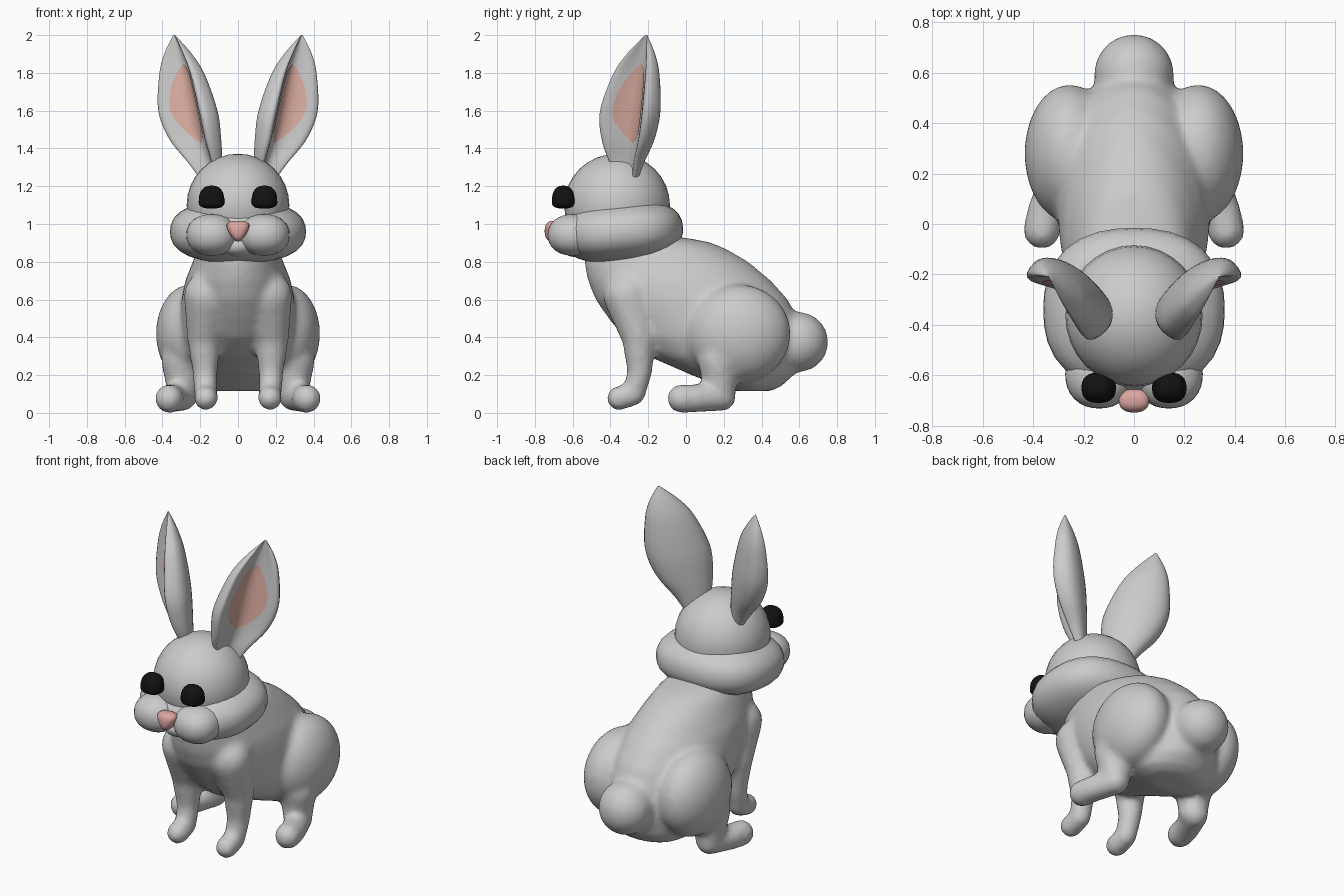
import bpy, bmesh, math
from mathutils import Vector, Matrix

if "Cube" in bpy.data.objects:
    bpy.data.objects.remove(bpy.data.objects["Cube"])

def finish(name, bm, color=None, mirror=False):
    bmesh.ops.recalc_face_normals(bm, faces=bm.faces)
    me = bpy.data.meshes.new(name)
    for f in bm.faces:
        f.smooth = True
    bm.to_mesh(me)
    bm.free()
    ob = bpy.data.objects.new(name, me)
    bpy.context.collection.objects.link(ob)
    if color:
        mat = bpy.data.materials.new(name + "_colour")
        mat.diffuse_color = (*color, 1)
        mat.use_nodes = True
        mat.node_tree.nodes["Principled BSDF"].inputs["Base Color"].default_value = mat.diffuse_color
        me.materials.append(mat)
    if mirror:
        m = ob.modifiers.new("mirror", 'MIRROR')
        m.use_mirror_merge = False
    return ob

def ball(bm, c, r, p=2.0, tilt=0.0, shape=None, seg=32):
    """Superellipsoid; shape() may adjust the unit point."""
    vs = bmesh.ops.create_uvsphere(bm, u_segments=seg, v_segments=seg // 2, radius=1)["verts"]
    rot = Matrix.Rotation(tilt, 3, 'X')
    for v in vs:
        q = v.co / sum(abs(k) ** p for k in v.co) ** (1 / p)
        if shape:
            q = shape(q)
        v.co = Vector(c) + rot @ Vector([q[i] * r[i] for i in range(3)])

def limb(bm, pts, sx):
    """Chain of overlapping balls through (x, y, z, radius) points."""
    for a, b in zip(pts, pts[1:]):
        for i in range(9):
            x, y, z, r = Vector(a).lerp(Vector(b), i / 8)
            ball(bm, (sx * x, y, z), (r, r, r), seg=16)

def loft(bm, rings, closed=True):
    rows = [[bm.verts.new(p) for p in ring] for ring in rings]
    n = len(rows[0])
    for a, b in zip(rows, rows[1:]):
        for i in range(n if closed else n - 1):
            j = (i + 1) % n
            bm.faces.new((a[i], a[j], b[j], b[i]))
    if closed:
        bm.faces.new(rows[0])
        bm.faces.new(rows[-1])

# Body: torso sections (z, front y, back y, half width), limbs and tail fused
bm = bmesh.new()
torso = [(.93, -.45, -.02, .14), (.905, -.5, .12, .18), (.87, -.53, .21, .21), (.8, -.54, .33, .24),
         (.7, -.52, .45, .28), (.6, -.48, .54, .30), (.5, -.41, .59, .305), (.4, -.33, .61, .305),
         (.3, -.2, .61, .29), (.2, .03, .57, .26), (.145, .17, .51, .22), (.115, .25, .45, .15)]
rings = []
for z, f, b, w in torso:
    ring = []
    for i in range(40):
        t = math.tau * i / 40
        ring.append((w * math.cos(t), (f + b) / 2 + (b - f) / 2 * math.sin(t), z))
    rings.append(ring)
loft(bm, rings)
for sx in (1, -1):
    ball(bm, (sx * .255, .28, .42), (.18, .275, .26))
    limb(bm, [(.30, .17, .28, .11), (.29, .18, .1, .085)], sx)
    limb(bm, [(.365, -.025, .075, .077), (.35, .05, .077, .076), (.295, .19, .085, .077)], sx)
    limb(bm, [(.16, -.31, .62, .13), (.18, -.25, .4, .092), (.175, -.245, .22, .068),
              (.17, -.275, .1, .062), (.17, -.355, .078, .066)], sx)
ball(bm, (0, .592, .375), (.16, .162, .16))
body = finish("body", bm)
m = body.modifiers.new("fuse", 'REMESH')
m.mode = 'VOXEL'
m.voxel_size = .018
m.use_smooth_shade = True
m = body.modifiers.new("soften", 'SMOOTH')
m.factor = .5
m.iterations = 10

# Head
bm = bmesh.new()
ball(bm, (0, -.365, 1.1), (.272, .28, .272))
finish("skull", bm)
bm = bmesh.new()
ball(bm, (0, -.34, .96), (.36, .325, .165), 2.4, .08)
finish("cheeks", bm)
bm = bmesh.new()
ball(bm, (.138, -.595, .942), (.135, .137, .11), 2.2)
finish("muzzle", bm, mirror=True)
bm = bmesh.new()
ball(bm, (0, -.58, .885), (.09, .09, .06))
finish("chin", bm)
bm = bmesh.new()
ball(bm, (0, -.7, .962), (.075, .048, .055), 2.6,
     shape=lambda q: Vector((q.x * (.68 + .36 * q.z), q.y, q.z)))
finish("nose", bm, (.72, .38, .36))
bm = bmesh.new()
ball(bm, (.14, -.65, 1.115), (.068, .06, .088), 2.5,
     shape=lambda q: Vector((q.x, q.y, q.z if q.z > 0 else q.z * .38)))
finish("eye", bm, (.006, .006, .006), mirror=True)

# Ears: sections (z, centre x, centre y, half width) along a smooth path
EAR = [Vector(v) for v in ((1.22, .145, -.30, .05), (1.32, .17, -.31, .105), (1.45, .222, -.302, .165),
                           (1.6, .26, -.29, .188), (1.79, .292, -.26, .145), (1.9, .315, -.236, .088),
                           (2.0, .338, -.21, .006))]

def ear_section(s):
    i = min(int(s), len(EAR) - 2)
    t = s - i
    a, b, c, d = (EAR[max(0, min(k, len(EAR) - 1))] for k in range(i - 1, i + 3))
    return .5 * (2 * b + (c - a) * t + (2 * a - 5 * b + 4 * c - d) * t * t
                 + (3 * b - a - 3 * c + d) * t ** 3)

def ear_point(s, t, lift=0.0):
    z, x, y, a = ear_section(s)
    u, k = math.cos(t), math.sin(t)
    n = k * .58 if k < 0 else k * (1.2 * u * u - .2)
    u, n = u * a, n * a + lift
    return (x + .69 * u + .72 * n, y + .72 * u - .69 * n, z)

bm = bmesh.new()
loft(bm, [[ear_point(6 * i / 36, math.tau * j / 40) for j in range(40)] for i in range(37)])
finish("ear", bm, mirror=True)

# Pink lining inside each ear
bm = bmesh.new()
rings = []
for i in range(21):
    k = .01 + .56 * math.sin(math.pi * i / 20) ** .7
    rings.append([ear_point(1.85 + 2.6 * i / 20, math.acos(k * (j / 6 - 1)), .006) for j in range(13)])
loft(bm, rings, closed=False)
finish("inner_ear", bm, (.72, .42, .36), mirror=True)
